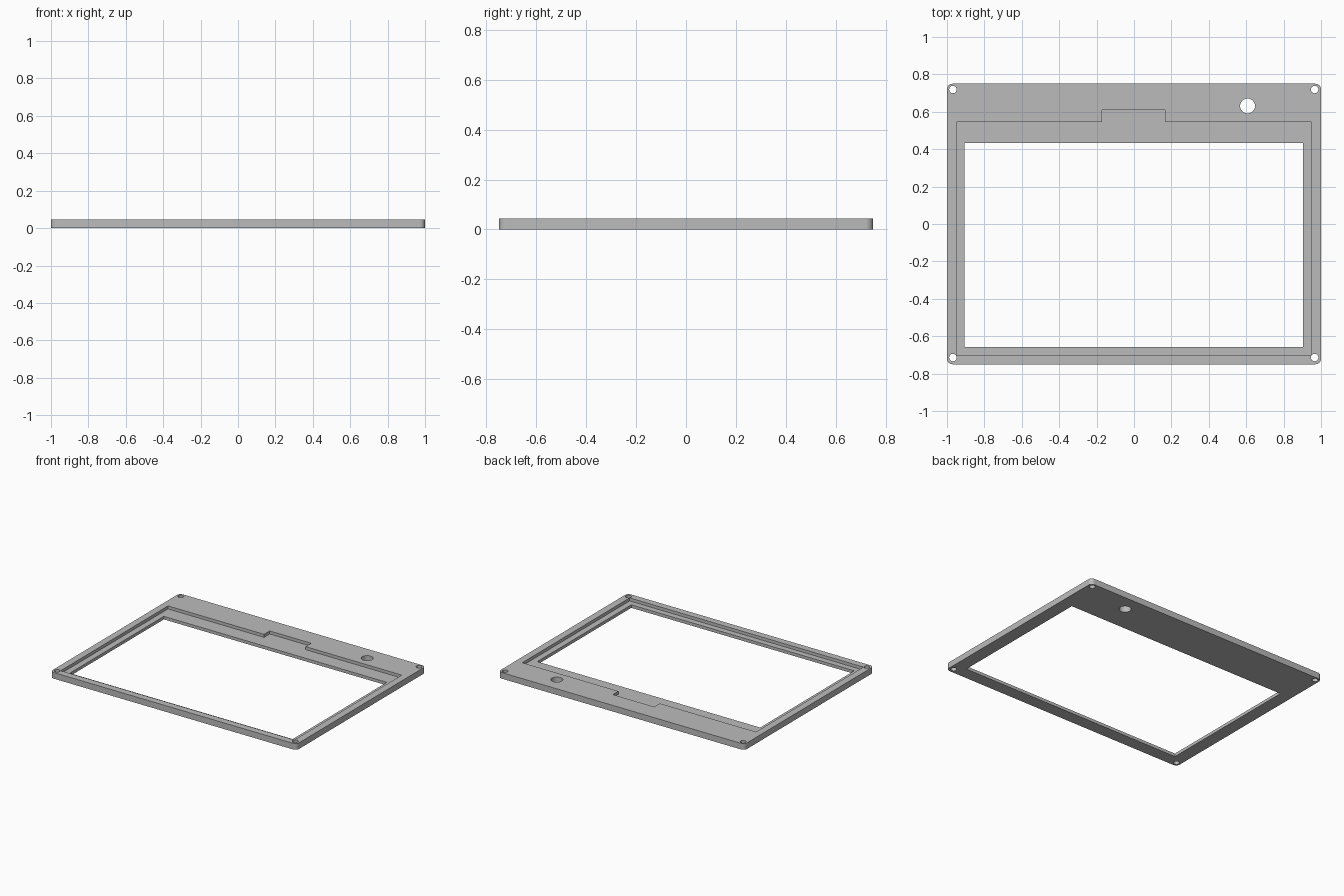
import bpy
import bmesh
from math import cos, sin, pi, radians

cube = bpy.data.objects.get("Cube")
if cube:
    bpy.data.objects.remove(cube, do_unlink=True)

WIDTH, DEPTH, HEIGHT = 2.0, 1.5, 0.045
FLOOR = 0.0225          # height of the recessed ledge
CORNER = 0.03

grey = bpy.data.materials.new("grey plastic")
grey.use_nodes = True
colour = (0.5, 0.5, 0.5, 1)
grey.diffuse_color = colour
grey.node_tree.nodes["Principled BSDF"].inputs["Base Color"].default_value = colour


def prism(name, outline, z0, z1):
    """Extrude a counter-clockwise outline from z0 to z1."""
    bm = bmesh.new()
    face = bm.faces.new([bm.verts.new((x, y, z0)) for x, y in outline])
    top = bmesh.ops.extrude_face_region(bm, geom=[face])["geom"]
    bmesh.ops.translate(bm, vec=(0, 0, z1 - z0),
                        verts=[v for v in top if isinstance(v, bmesh.types.BMVert)])
    bmesh.ops.recalc_face_normals(bm, faces=bm.faces)
    mesh = bpy.data.meshes.new(name)
    bm.to_mesh(mesh)
    bm.free()
    mesh.materials.append(grey)
    obj = bpy.data.objects.new(name, mesh)
    bpy.context.collection.objects.link(obj)
    return obj


def arc(cx, cy, r, start, sweep, steps):
    return [(cx + r * cos(start + sweep * i / steps),
             cy + r * sin(start + sweep * i / steps)) for i in range(steps)]


def rounded_rectangle(w, d, r, steps=8):
    points = []
    for i, (sx, sy) in enumerate([(1, 1), (-1, 1), (-1, -1), (1, -1)]):
        points += arc(sx * (w / 2 - r), sy * (d / 2 - r), r,
                      i * pi / 2, pi / 2 * (steps + 1) / steps, steps + 1)
    return points


def rectangle(x0, x1, y0, y1):
    return [(x0, y0), (x1, y0), (x1, y1), (x0, y1)]


# Outer plate with rounded corners
frame = prism("bezel_frame", rounded_rectangle(WIDTH, DEPTH, CORNER), 0, HEIGHT)

# Screen recess with a connector notch in its back edge
recess = [(-0.95, -0.70), (0.948, -0.70), (0.948, 0.545), (0.167, 0.545),
          (0.167, 0.61), (-0.17, 0.61), (-0.17, 0.545), (-0.95, 0.545)]
cutters = [prism("recess_cutter", recess, FLOOR, 0.1)]

# Screen opening
cutters.append(prism("opening_cutter", rectangle(-0.906, 0.904, -0.657, 0.434), -0.1, 0.1))

# Corner screw holes and the larger button hole
holes = [(x, y, 0.02) for x in (-0.968, 0.966) for y in (-0.714, 0.719)]
holes.append((0.607, 0.631, 0.04))
for x, y, r in holes:
    cutters.append(prism("hole_cutter", arc(x, y, r, 0, 2 * pi, 32), -0.1, 0.1))

# Cut everything out of the plate
bpy.context.view_layer.objects.active = frame
frame.select_set(True)
for cutter in cutters:
    cutter.hide_render = True
    cut = frame.modifiers.new("cut", "BOOLEAN")
    cut.operation = "DIFFERENCE"
    cut.solver = "EXACT"
    cut.object = cutter
    bpy.ops.object.modifier_apply(modifier=cut.name)
    bpy.data.objects.remove(cutter, do_unlink=True)

bpy.ops.object.shade_smooth_by_angle(angle=radians(30))
